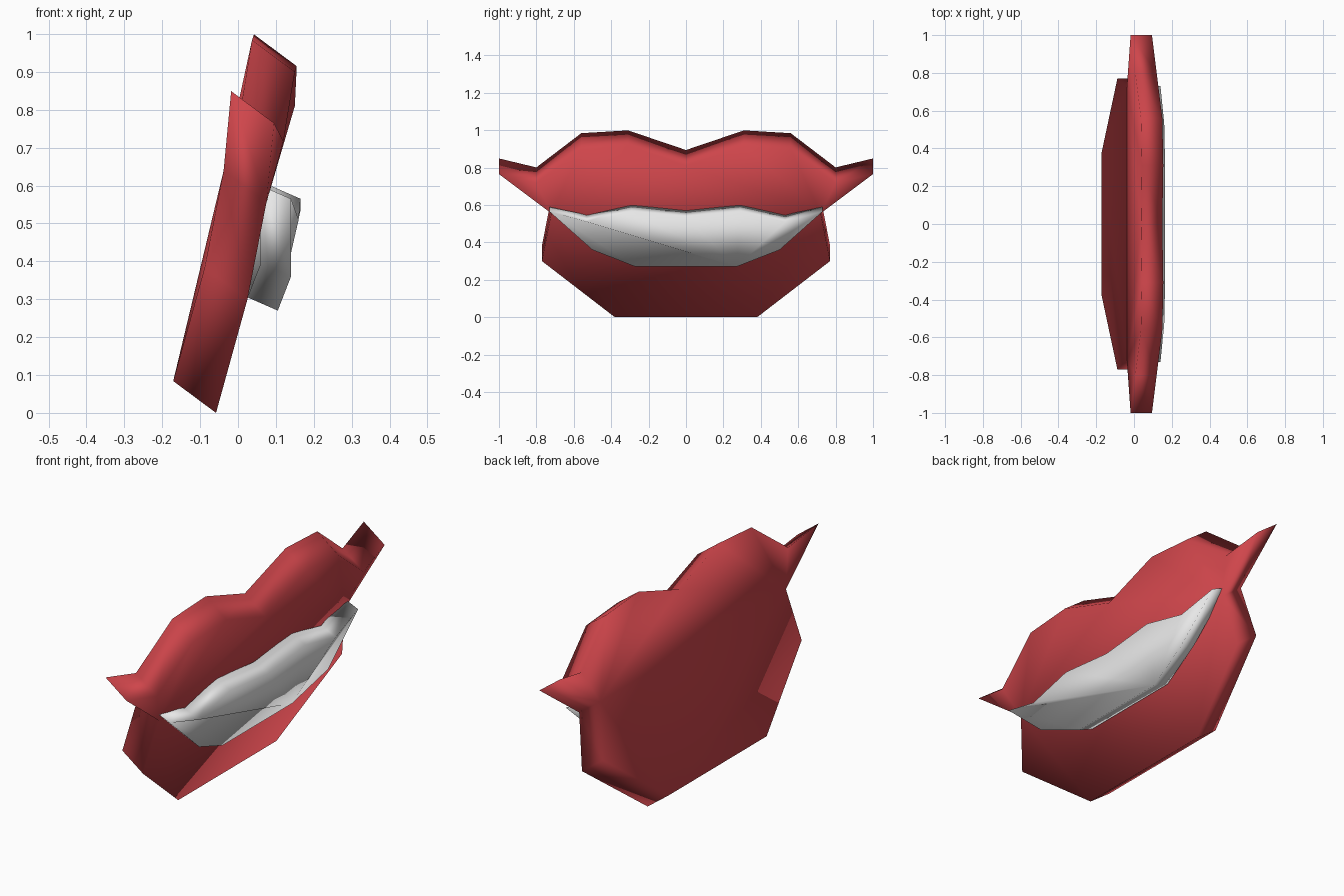
import bpy, bmesh
from mathutils import Vector

cube = bpy.data.objects.get("Cube")
if cube:
    bpy.data.objects.remove(cube, do_unlink=True)


def material(name, color):
    mat = bpy.data.materials.new(name)
    mat.use_nodes = True
    mat.diffuse_color = (*color, 1)
    bsdf = mat.node_tree.nodes["Principled BSDF"]
    bsdf.inputs["Base Color"].default_value = (*color, 1)
    bsdf.inputs["Roughness"].default_value = 0.6
    return mat


def slab(name, half, offset, panels, mat):
    """Mirror a half outline in y, panel its front, and repeat it at the back."""
    ring = [Vector(p) for p in half]
    ring += [Vector((x, -y, z)) for x, y, z in reversed(half[1:])]
    bm = bmesh.new()
    front = [bm.verts.new(p) for p in ring]
    back = [bm.verts.new(p + Vector(offset)) for p in ring]
    for panel in panels:
        bm.faces.new([front[i] for i in reversed(panel)])
        bm.faces.new([back[i] for i in panel])
    n = len(ring)
    for i in range(n):
        j = (i + 1) % n
        bm.faces.new([front[i], front[j], back[j], back[i]])
    bmesh.ops.triangulate(bm, faces=[f for f in bm.faces if len(f.verts) > 4])
    bmesh.ops.recalc_face_normals(bm, faces=bm.faces)
    for f in bm.faces:
        f.smooth = True
    mesh = bpy.data.meshes.new(name)
    bm.to_mesh(mesh)
    bm.free()
    mesh.materials.append(mat)
    obj = bpy.data.objects.new(name, mesh)
    bpy.context.collection.objects.link(obj)
    return obj


red = material("lip red", (0.62, 0.06, 0.07))
white = material("tooth white", (0.8, 0.8, 0.8))

# Lips: notch, peak, shoulder, wing crease, wing tip, wing root, jaw, chin
lips_half = [(0.15, 0, 0.81), (0.155, 0.31, 0.915), (0.15, 0.56, 0.9),
             (0.12, 0.8, 0.717), (0.095, 1, 0.765), (0.075, 0.72, 0.555),
             (0.025, 0.77, 0.3), (-0.058, 0.38, 0)]
lips_panels = [(3, 4, 5), (10, 11, 12), (12, 13, 14, 0, 1, 2, 3, 5, 10),
               (5, 7, 10), (5, 6, 7), (7, 8, 9, 10)]
slab("lips", lips_half, (-0.113, 0, 0.084), lips_panels, red)

# Teeth: a thinner plate standing proud of the lips, with a wavy upper edge
teeth_half = [(0.165, 0, 0.535), (0.165, 0.29, 0.565), (0.16, 0.53, 0.51),
              (0.14, 0.73, 0.565), (0.14, 0.5, 0.36), (0.105, 0.27, 0.27)]
teeth_fan = [8, 9, 10, 0, 1, 2, 3, 4]
teeth_panels = [(5, 6, 7, 8)] + [(5, a, b) for a, b in zip(teeth_fan, teeth_fan[1:])]
slab("teeth", teeth_half, (-0.08, 0, 0.035), teeth_panels, white)
